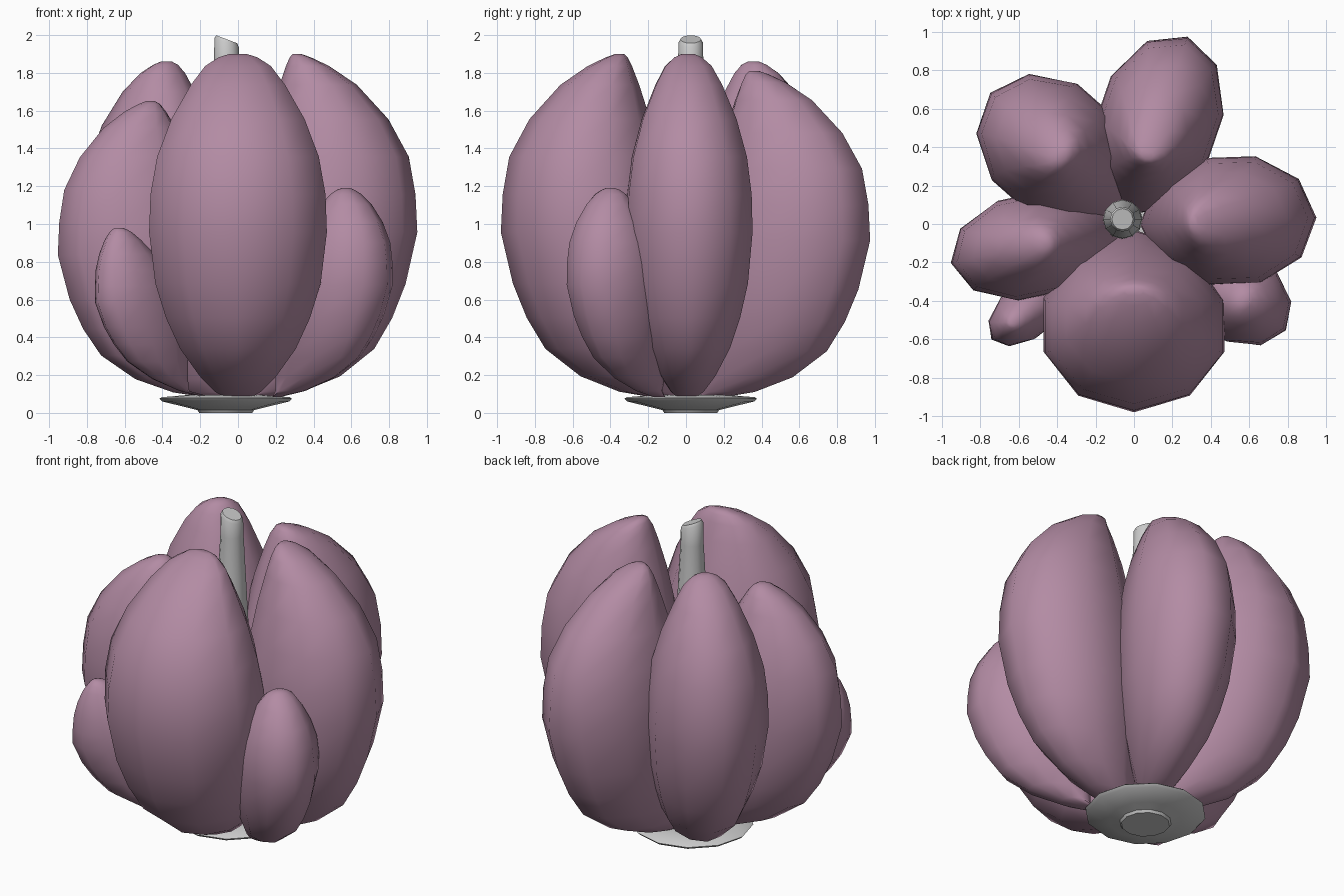
import bpy, bmesh, math
from mathutils import Vector

if "Cube" in bpy.data.objects:
    bpy.data.objects.remove(bpy.data.objects["Cube"])

skin = bpy.data.materials.new("clove_skin")
skin.diffuse_color = (0.45, 0.26, 0.37, 1)
skin.use_nodes = True
skin.node_tree.nodes["Principled BSDF"].inputs["Base Color"].default_value = skin.diffuse_color


def loft(name, rings, mat=None, angle=60):
    """Join equal-length rings with quads, cap both ends, shade smooth."""
    bm = bmesh.new()
    vs = [[bm.verts.new(p) for p in r] for r in rings]
    n = len(rings[0])
    for a, b in zip(vs, vs[1:]):
        for i in range(n):
            j = (i + 1) % n
            bm.faces.new((a[i], a[j], b[j], b[i]))
    bm.faces.new(vs[0][::-1])
    bm.faces.new(vs[-1])
    bmesh.ops.recalc_face_normals(bm, faces=bm.faces)
    me = bpy.data.meshes.new(name)
    bm.to_mesh(me)
    bm.free()
    ob = bpy.data.objects.new(name, me)
    bpy.context.collection.objects.link(ob)
    if mat:
        me.materials.append(mat)
    bpy.ops.object.select_all(action='DESELECT')
    ob.select_set(True)
    bpy.context.view_layer.objects.active = ob
    bpy.ops.object.shade_smooth_by_angle(angle=math.radians(angle))
    return ob


# height, outer bulge, inner edge (0 core .. 1 tip), half width
PROFILE = [(0, .20, 0, .16), (.015, .36, 0, .26), (.06, .57, 0, .43), (.14, .76, 0, .65),
           (.23, .86, 0, .81), (.33, .935, .02, .93), (.48, 1, .12, 1), (.59, .985, .22, .985),
           (.70, .93, .35, .91), (.81, .76, .50, .75), (.91, .50, .68, .53), (.965, .27, .80, .37),
           (.99, .12, .87, .22), (1, .04, .93, .10)]


def clove(name, deg, R, W, tip, top, core=.03, p=1.0, fat=1.0, origin=(0, 0), z0=.085):
    a = math.radians(deg)
    out = Vector((math.cos(a), math.sin(a), 0))
    side = Vector((-out.y, out.x, 0))
    rings = []
    for u, o, i, w in PROFILE:
        r_out = R * o ** fat if u < .5 else tip + (R - tip) * o
        r_in = min(core + (tip - core) * i, r_out - .03)
        z = z0 + (top - z0) * u ** p
        mid, half = (r_out + r_in) / 2, (r_out - r_in) / 2
        ring = []
        for k in range(10):
            t = math.tau * k / 10
            q = out * (mid + half * math.cos(t)) + side * (W * w / .95 * math.sin(t))
            ring.append((q.x + origin[0], q.y + origin[1], z))
        rings.append(ring)
    return loft(name, rings, skin)


# large cloves around the stem
clove("clove_front", -90, .98, .47, .35, 1.90)
clove("clove_right", 2, .95, .33, .31, 1.90)
clove("clove_back_right", 71, 1.01, .31, .36, 1.81, origin=(-.05, .02))
clove("clove_back_left", 138.5, .985, .335, .50, 1.86, origin=(-.01, .03))
clove("clove_left", 192, .975, .265, .48, 1.65)
# small outer cloves
clove("small_clove_front_left", 219, .955, .14, .83, .98, core=.35, p=.8, fat=.9)
clove("small_clove_front_right", -35, .965, .225, .71, 1.19, core=.25, p=.85, fat=.8)


def turned(name, profile, n, cx, cy, slant=0):
    rings = []
    for r, z in profile:
        s = slant if z > 1.9 else 0
        rings.append([(cx + r * math.cos(math.tau * i / n), cy + r * math.sin(math.tau * i / n),
                       z - s * math.cos(math.tau * i / n) * r) for i in range(n)])
    return loft(name, rings, None, 40)


# root plate and central stem
turned("root_plate", [(.14, 0), (.15, .015), (.21, .03), (.335, .06), (.35, .075), (.34, .083), (.2, .095)],
       12, -.065, .025)
turned("stem", [(.1, .06), (.105, .6), (.1, 1.2), (.08, 1.6), (.067, 1.85), (.065, 1.96), (.055, 1.978)],
       12, -.06, .025, .38)
